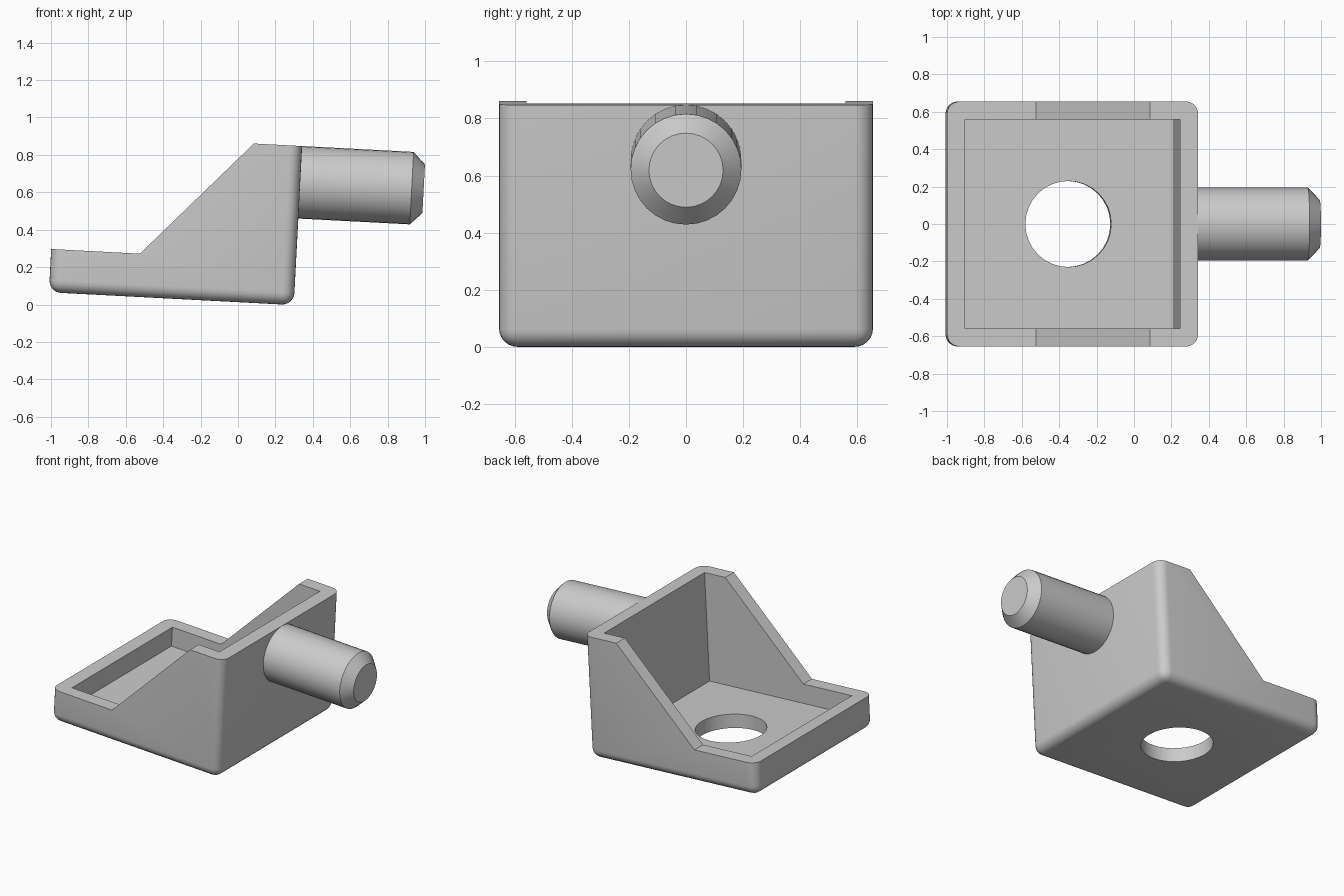
import bpy, bmesh
from math import radians, pi
from mathutils import Matrix, Vector

if "Cube" in bpy.data.objects:
    bpy.data.objects.remove(bpy.data.objects["Cube"])

# The whole bracket is tilted slightly about y; sizes below are untilted
TILT = Matrix.Rotation(radians(3), 4, 'Y')
X0, X1 = -1.013, 0.298        # outer ends
Z0, Z1 = 0.0125, 0.864        # underside and top of the tall wall
HALF_Y, WALL, RIM = 0.655, 0.096, 0.244
HOLE_X = (X0 + X1) / 2


def finish(bm, name):
    bmesh.ops.recalc_face_normals(bm, faces=bm.faces)
    bm.transform(TILT)
    mesh = bpy.data.meshes.new(name)
    bm.to_mesh(mesh)
    bm.free()
    obj = bpy.data.objects.new(name, mesh)
    bpy.context.collection.objects.link(obj)
    return obj


def box_bm(lo, hi):
    bm = bmesh.new()
    lo, hi = Vector(lo), Vector(hi)
    m = Matrix.Translation((lo + hi) / 2) @ Matrix.Diagonal((*(hi - lo), 1))
    bmesh.ops.create_cube(bm, size=1, matrix=m)
    return bm


def prism_bm(profile, half_y):
    bm = bmesh.new()
    face = bm.faces.new([bm.verts.new((x, -half_y, z)) for x, z in profile])
    ext = bmesh.ops.extrude_face_region(bm, geom=[face])
    verts = [v for v in ext['geom'] if isinstance(v, bmesh.types.BMVert)]
    bmesh.ops.translate(bm, verts=verts, vec=(0, 2 * half_y, 0))
    return bm


def activate(obj):
    bpy.ops.object.select_all(action='DESELECT')
    obj.select_set(True)
    bpy.context.view_layer.objects.active = obj


def cut(obj, cutter):
    activate(obj)
    mod = obj.modifiers.new("cut", 'BOOLEAN')
    mod.operation, mod.solver, mod.object = 'DIFFERENCE', 'EXACT', cutter
    bpy.ops.object.modifier_apply(modifier=mod.name)
    bpy.data.objects.remove(cutter)


# Bracket body: block with rounded vertical and bottom edges, sharp top
bm = box_bm((X0, -HALF_Y, Z0), (X1, HALF_Y, Z1))
edges = [e for e in bm.edges if min(v.co.z for v in e.verts) < Z0 + 0.01]
bmesh.ops.bevel(bm, geom=edges, offset=0.065, segments=6, profile=0.5,
                affect='EDGES', clamp_overlap=True)
body = finish(bm, "bracket_body")

# Inner pocket
cut(body, finish(box_bm((X0 + WALL, -HALF_Y + WALL, Z0 + WALL),
                        (X1 - WALL, HALF_Y - WALL, 2)), "pocket_cutter"))

# Low rim and sloping side gussets
cut(body, finish(prism_bm([(-1.5, RIM), (-0.538, RIM), (0.04, Z1),
                           (0.04, 1.5), (-1.5, 1.5)], 1), "slope_cutter"))

# Round hole in the floor
bm = bmesh.new()
bmesh.ops.create_cone(bm, cap_ends=True, segments=32, radius1=0.23,
                      radius2=0.23, depth=0.5,
                      matrix=Matrix.Translation((HOLE_X, 0, 0)))
cut(body, finish(bm, "hole_cutter"))

# Pin with chamfered tip, starting just inside the wall
bm = bmesh.new()
rings = []
for x, r in [(X1 - 0.03, 0.194), (0.895, 0.194), (0.959, 0.13)]:
    m = Matrix.Translation((x, 0, 0.67)) @ Matrix.Rotation(pi / 2, 4, 'Y')
    rings.append(bmesh.ops.create_circle(bm, segments=32, radius=r, matrix=m)['verts'])
for a, b in zip(rings, rings[1:]):
    for i in range(32):
        j = (i + 1) % 32
        bm.faces.new((a[i], a[j], b[j], b[i]))
bm.faces.new(rings[0])
bm.faces.new(rings[-1])
pin = finish(bm, "support_pin")

for obj in (body, pin):
    activate(obj)
    bpy.ops.object.shade_smooth_by_angle(angle=radians(30))
